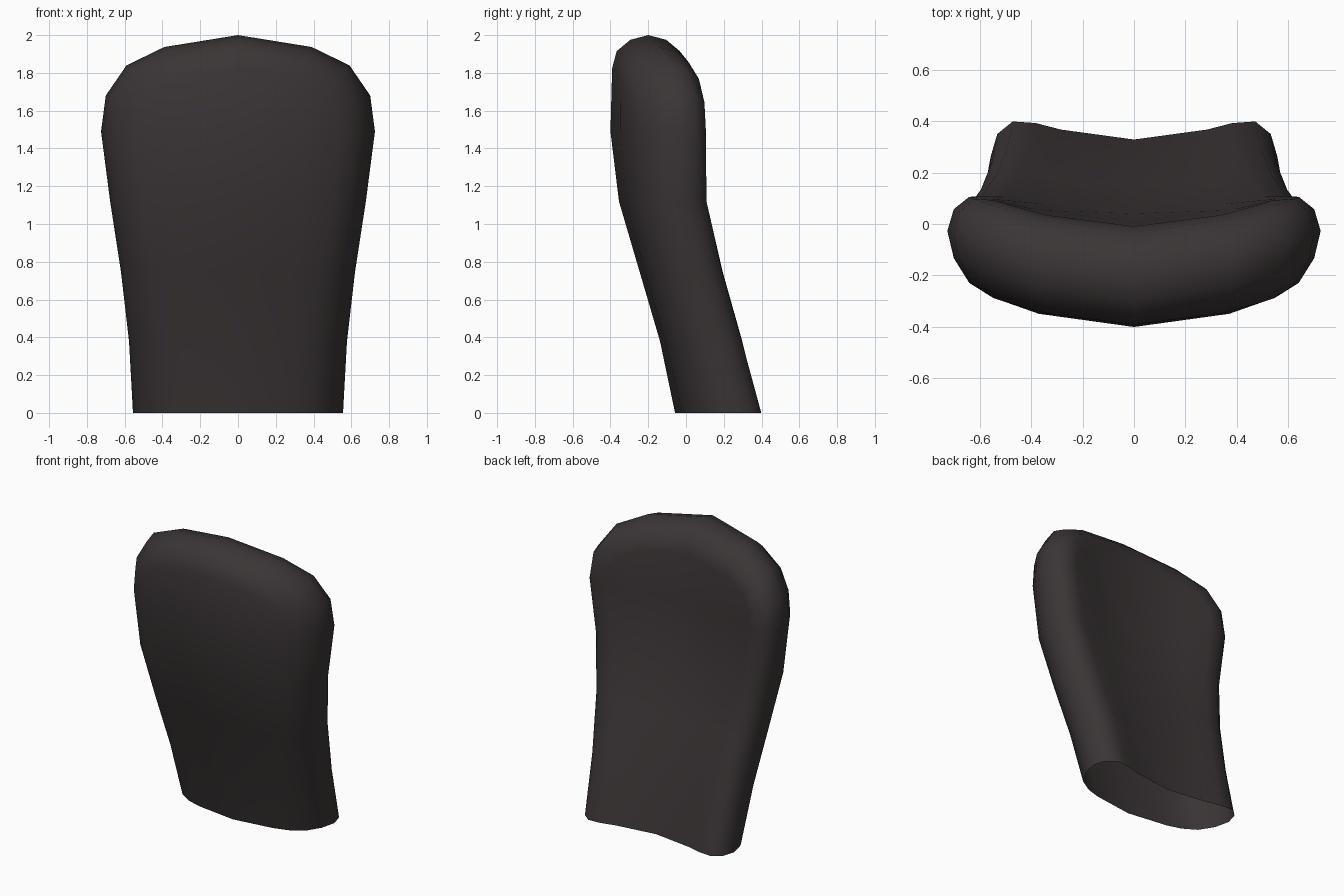
import bpy, bmesh

if "Cube" in bpy.data.objects:
    bpy.data.objects.remove(bpy.data.objects["Cube"])

# Right half of the outline (x, z) and the direction in which the rim insets
OUTLINE = [(.556, 0), (.577, .38), (.62, .75), (.677, 1.12), (.725, 1.49),
           (.70, 1.68), (.59, 1.84), (.39, 1.937), (0, 2.0)]
INWARD = [(-1, 0)] * 5 + [(-.92, -.42), (-.58, -.85), (-.3, -1), (0, -1)]
# Rim padding: (inset, half thickness)
RIM = [(0, 0), (.025, .095), (.085, .167), (.175, .191)]
# Lean of the middle surface (z, y), its sideways curve, and the pad thickness
LEAN = [(0, .135), (.38, .057), (.75, -.05), (1.12, -.157), (1.49, -.199),
        (1.62, -.2), (2.1, -.2)]
CURVE = [(0, .13), (.38, .095), (.75, .095), (1.12, .125), (1.49, .172), (2.1, .172)]
HALF = [(0, .193), (1.12, .198), (1.49, .201), (2.1, .201)]
WIDTH = [(z, x) for x, z in OUTLINE[:5]] + [(2.1, .725)]


def lerp(table, v):
    for (a, p), (b, q) in zip(table, table[1:]):
        if v <= b:
            return p + (q - p) * (v - a) / (b - a)
    return table[-1][1]


def middle(x, z):
    """Curved, leaning middle surface of the pad."""
    return lerp(LEAN, z) + lerp(CURVE, z) * (abs(x) / lerp(WIDTH, z)) ** 1.8


bm = bmesh.new()


def vert(x, z, half):
    return bm.verts.new((x, middle(x, z) + half, z))


def face(vs, side):
    bm.faces.new(vs if side < 0 else vs[::-1])


tips = [vert(x, z, 0) for x, z in OUTLINE]
for side in (-1, 1):
    # Rounded rim, from the outline inwards
    loops = [tips]
    for d, t in RIM[1:]:
        loops.append([vert(x + ix * d, z + iz * d, side * t)
                      for (x, z), (ix, iz) in zip(OUTLINE, INWARD)])
    for a, b in zip(loops, loops[1:]):
        for j in range(8):
            face([a[j], a[j + 1], b[j + 1], b[j]], side)
    # Broad panel inside the rim
    s = loops[-1]
    mid = [vert(x * .51, z, side * lerp(HALF, z)) for x, z in OUTLINE[:5]]
    cen = [vert(0, z, side * lerp(HALF, z)) for x, z in OUTLINE[:5]]
    for j in range(4):
        face([s[j], s[j + 1], mid[j + 1], mid[j]], side)
        face([mid[j], mid[j + 1], cen[j + 1], cen[j]], side)
    face([s[4], s[5], s[6], mid[4]], side)
    face([mid[4], s[6], s[7]], side)
    face([mid[4], s[7], s[8], cen[4]], side)

# Mirror to the left half; the bottom stays open
res = bmesh.ops.duplicate(bm, geom=bm.verts[:] + bm.edges[:] + bm.faces[:])
copy_v = [g for g in res["geom"] if isinstance(g, bmesh.types.BMVert)]
copy_f = [g for g in res["geom"] if isinstance(g, bmesh.types.BMFace)]
for v in copy_v:
    v.co.x *= -1
bmesh.ops.reverse_faces(bm, faces=copy_f)
bmesh.ops.remove_doubles(bm, verts=bm.verts[:], dist=.0005)
bmesh.ops.recalc_face_normals(bm, faces=bm.faces[:])
# Make sure the front panel faces forward
front = min(bm.faces, key=lambda f: f.calc_center_median().y)
if front.normal.y > 0:
    bmesh.ops.reverse_faces(bm, faces=bm.faces[:])
for f in bm.faces:
    f.smooth = True

mesh = bpy.data.meshes.new("backrest_pad")
bm.to_mesh(mesh)
bm.free()
mat = bpy.data.materials.new("dark_brown_grey")
mat.diffuse_color = (.043, .035, .036, 1)
mat.use_nodes = True
mat.node_tree.nodes["Principled BSDF"].inputs["Base Color"].default_value = mat.diffuse_color
mesh.materials.append(mat)
obj = bpy.data.objects.new("backrest_pad", mesh)
bpy.context.collection.objects.link(obj)
